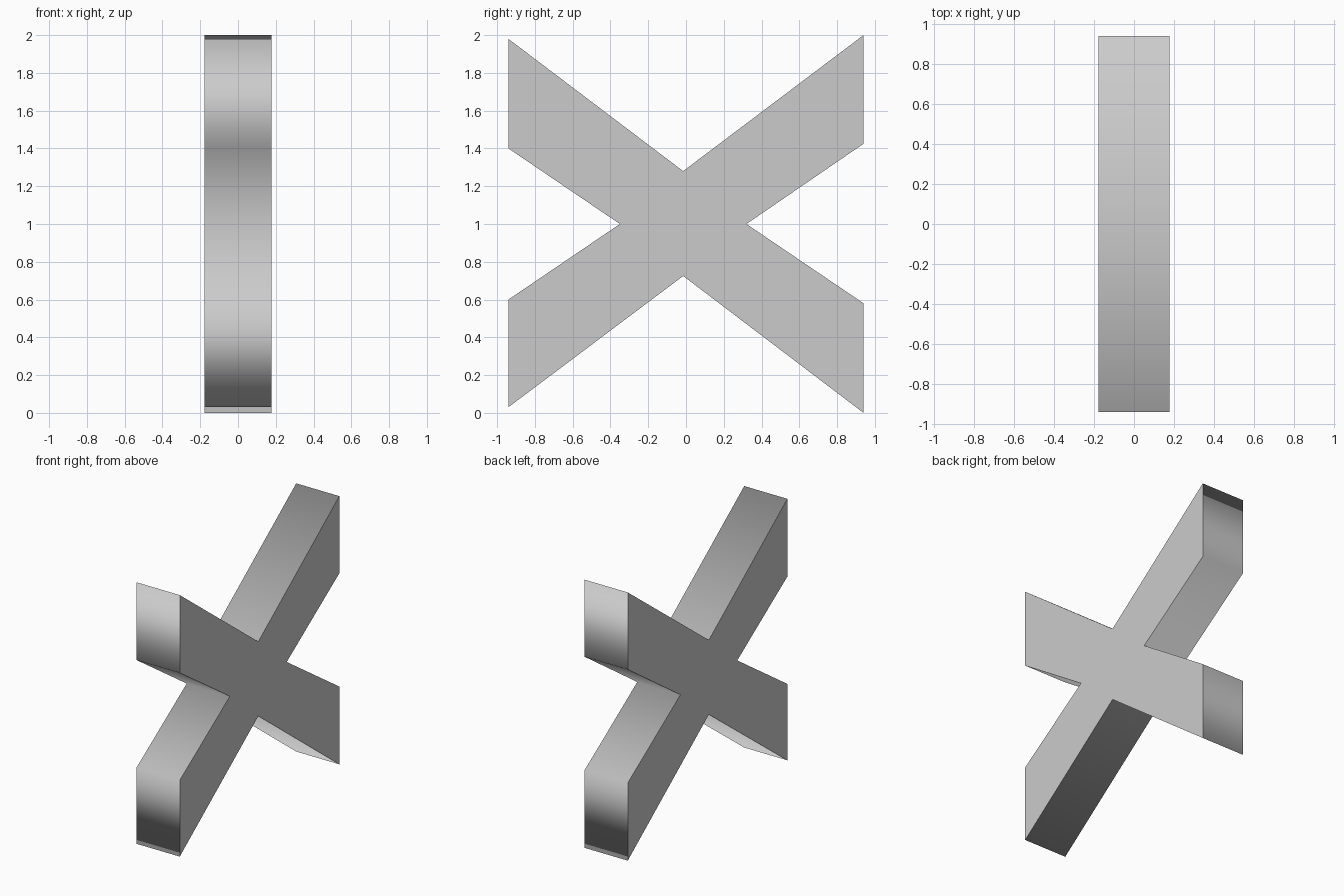
import bpy
import bmesh

if "Cube" in bpy.data.objects:
    bpy.data.objects.remove(bpy.data.objects["Cube"])

HALF_WIDTH = 0.178

# Cross outline in the y-z plane: two slanted bars with vertical ends
OUTLINE = [
    (-0.94, 0.03), (-0.015, 0.725), (0.94, 0.0), (0.94, 0.58),
    (0.32, 1.0), (0.94, 1.425), (0.94, 2.0), (-0.015, 1.28),
    (-0.94, 1.98), (-0.94, 1.40), (-0.35, 1.0), (-0.94, 0.60),
]


def extrude_outline(name, outline, half_width):
    bm = bmesh.new()
    face = bm.faces.new([bm.verts.new((-half_width, y, z)) for y, z in outline])
    result = bmesh.ops.extrude_face_region(bm, geom=[face], use_keep_orig=True)
    moved = [g for g in result["geom"] if isinstance(g, bmesh.types.BMVert)]
    bmesh.ops.translate(bm, verts=moved, vec=(2 * half_width, 0, 0))
    bmesh.ops.recalc_face_normals(bm, faces=bm.faces)

    # Rim is softly shaded; the flat sides meet it at sharp edges
    bm.normal_update()
    for f in bm.faces:
        f.smooth = abs(f.normal.x) < 0.5
    for e in bm.edges:
        e.smooth = all(f.smooth for f in e.link_faces)

    mesh = bpy.data.meshes.new(name)
    bm.to_mesh(mesh)
    bm.free()
    obj = bpy.data.objects.new(name, mesh)
    bpy.context.collection.objects.link(obj)
    return obj


# Crossed bars
extrude_outline("crossed_bars", OUTLINE, HALF_WIDTH)
